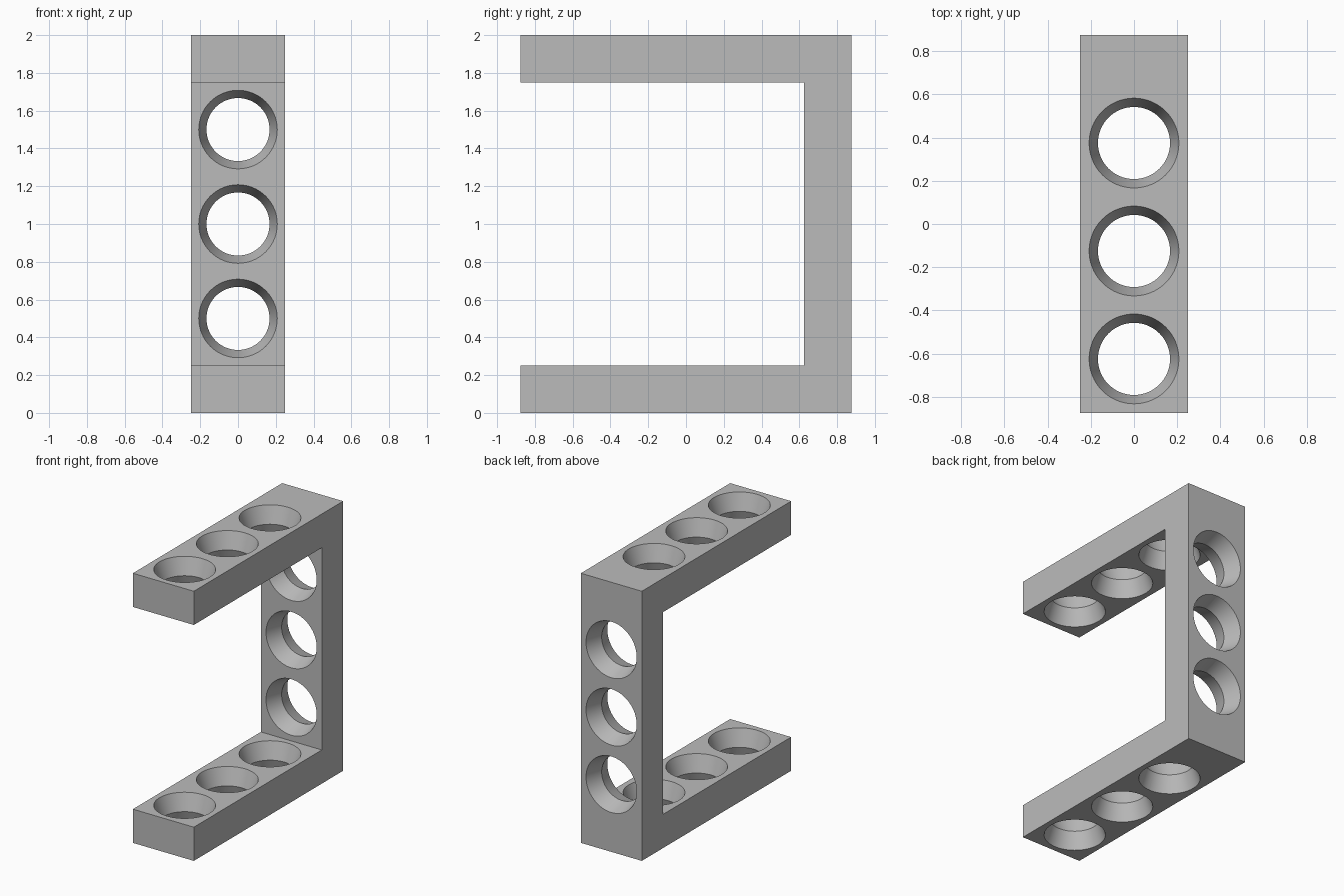
import bpy, bmesh, math
from mathutils import Matrix, Vector

cube = bpy.data.objects.get("Cube")
if cube:
    bpy.data.objects.remove(cube, do_unlink=True)

WIDTH, HEIGHT, DEPTH, THICK = 0.5, 2.0, 1.75, 0.25
RIM, WAIST, SIDES, OVER = 0.208, 0.167, 64, 0.01

grey = bpy.data.materials.new("plain grey")
grey.use_nodes = True
grey.diffuse_color = (0.5, 0.5, 0.5, 1)
grey.node_tree.nodes["Principled BSDF"].inputs["Base Color"].default_value = grey.diffuse_color


def make_object(name, bm):
    bmesh.ops.recalc_face_normals(bm, faces=bm.faces)
    mesh = bpy.data.meshes.new(name)
    bm.to_mesh(mesh)
    bm.free()
    mesh.materials.append(grey)
    obj = bpy.data.objects.new(name, mesh)
    bpy.context.collection.objects.link(obj)
    return obj


def add_hourglass(bm, matrix):
    """Closed double cone, narrowest at its middle, along local z."""
    half = THICK / 2
    rim = RIM + (RIM - WAIST) / half * OVER
    rings = []
    for r, z in ((rim, -half - OVER), (WAIST, 0), (rim, half + OVER)):
        rings.append([bm.verts.new(matrix @ Vector((r * math.cos(a), r * math.sin(a), z)))
                      for a in (math.tau * i / SIDES for i in range(SIDES))])
    for low, high in zip(rings, rings[1:]):
        for i in range(SIDES):
            j = (i + 1) % SIDES
            bm.faces.new((low[i], low[j], high[j], high[i]))
    bm.faces.new(rings[0][::-1])
    bm.faces.new(rings[-1])


# C-shaped bracket: side profile extruded across the width
back, inner = DEPTH / 2, DEPTH / 2 - THICK
profile = [(-back, 0), (back, 0), (back, HEIGHT), (-back, HEIGHT),
           (-back, HEIGHT - THICK), (inner, HEIGHT - THICK), (inner, THICK), (-back, THICK)]
bm = bmesh.new()
face = bm.faces.new([bm.verts.new((-WIDTH / 2, y, z)) for y, z in profile])
side = bmesh.ops.extrude_face_region(bm, geom=[face])
bmesh.ops.translate(bm, vec=(WIDTH, 0, 0),
                    verts=[v for v in side["geom"] if isinstance(v, bmesh.types.BMVert)])
bracket = make_object("bracket", bm)

# Three waisted holes through each arm and through the back upright
bm = bmesh.new()
for i in range(3):
    for z in (THICK / 2, HEIGHT - THICK / 2):
        add_hourglass(bm, Matrix.Translation((0, -0.625 + 0.5 * i, z)))
    add_hourglass(bm, Matrix.Translation((0, back - THICK / 2, 0.5 + 0.5 * i))
                  @ Matrix.Rotation(math.pi / 2, 4, "X"))
cutter = make_object("hole_cutter", bm)
cutter.hide_render = True

cut = bracket.modifiers.new("holes", "BOOLEAN")
cut.operation = "DIFFERENCE"
cut.solver = "EXACT"
cut.object = cutter
bpy.ops.object.select_all(action="DESELECT")
bracket.select_set(True)
bpy.context.view_layer.objects.active = bracket
bpy.ops.object.modifier_apply(modifier=cut.name)
bpy.data.objects.remove(cutter, do_unlink=True)

# Smooth hole walls, crisp rims and edges
bpy.ops.object.shade_smooth_by_angle(angle=math.radians(15))
